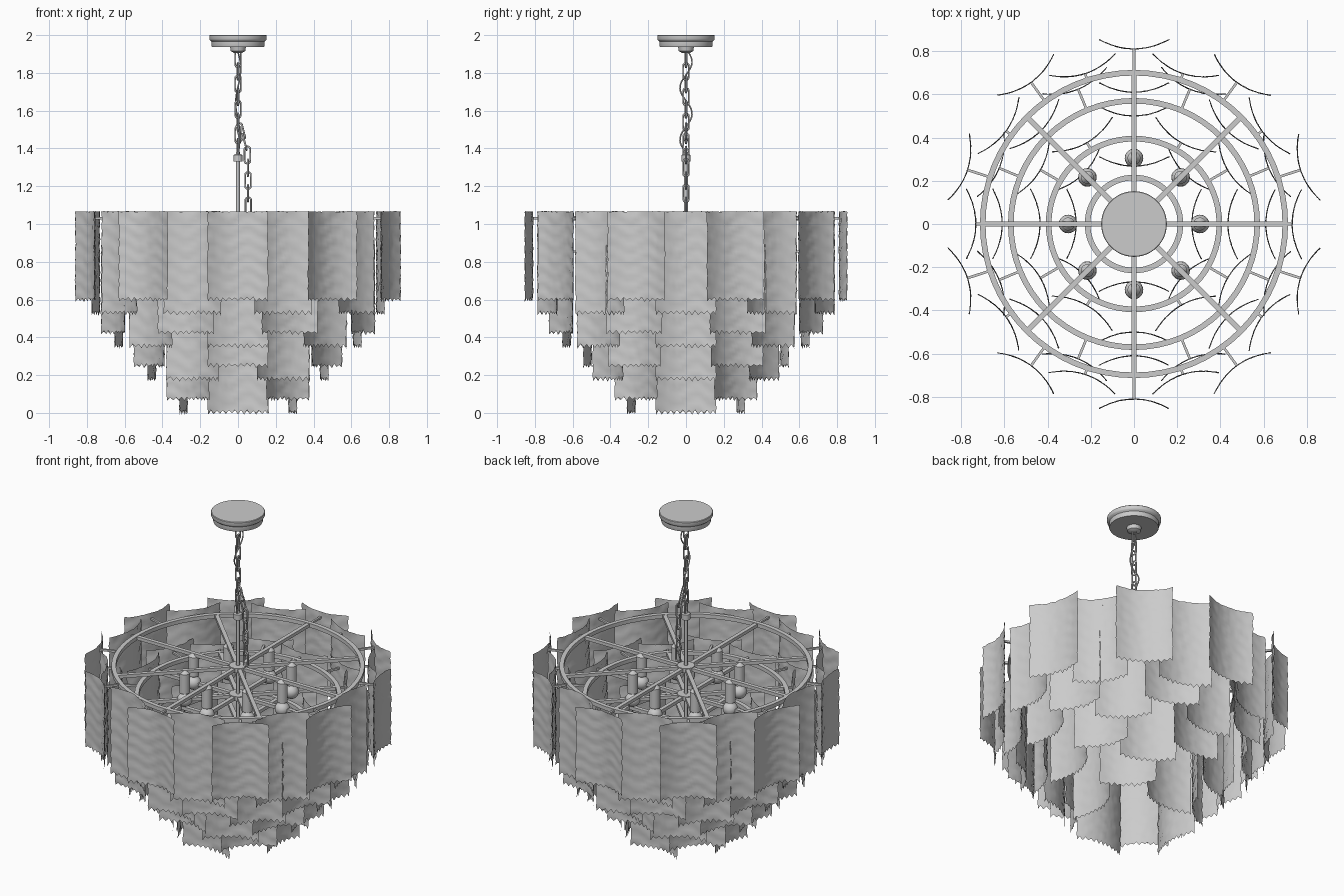
import bpy, bmesh, math, random
from math import sin, cos, pi, radians
from mathutils import Vector, Matrix

if "Cube" in bpy.data.objects:
    bpy.data.objects.remove(bpy.data.objects["Cube"])
random.seed(4)


def add(name, bm, smooth=True):
    me = bpy.data.meshes.new(name)
    bmesh.ops.recalc_face_normals(bm, faces=bm.faces[:])
    bm.to_mesh(me)
    bm.free()
    if smooth:
        me.shade_smooth()
        me.set_sharp_from_angle(angle=radians(35))
    ob = bpy.data.objects.new(name, me)
    bpy.context.collection.objects.link(ob)
    return ob


def lathe(bm, prof, steps=32, closed=False, at=(0, 0, 0)):
    """Revolve (radius, z) points about a vertical axis."""
    rows = [[bm.verts.new((at[0] + r * cos(2 * pi * i / steps), at[1] + r * sin(2 * pi * i / steps), at[2] + z))
             for i in range(steps)] for r, z in prof]
    pairs = list(zip(rows, rows[1:]))
    if closed:
        pairs.append((rows[-1], rows[0]))
    else:
        bm.faces.new(rows[0])
        bm.faces.new(rows[-1])
    for a, b in pairs:
        for i in range(steps):
            j = (i + 1) % steps
            bm.faces.new((a[i], a[j], b[j], b[i]))


def bar(bm, r0, r1, ang, z, w, h):
    """Radial box bar."""
    m = (Matrix.Rotation(ang, 4, 'Z') @ Matrix.Translation(((r0 + r1) / 2, 0, z))
         @ Matrix.Diagonal((r1 - r0, w, h, 1)))
    bmesh.ops.create_cube(bm, size=1, matrix=m)


def tube(name, pts, r, cyclic=False):
    cu = bpy.data.curves.new(name, 'CURVE')
    cu.dimensions = '3D'
    cu.bevel_depth = r
    cu.bevel_resolution = 2
    cu.use_fill_caps = True
    s = cu.splines.new('POLY')
    s.points.add(len(pts) - 1)
    for p, c in zip(s.points, pts):
        p.co = (*c, 1)
    s.use_cyclic_u = cyclic
    s.use_smooth = True
    ob = bpy.data.objects.new(name, cu)
    bpy.context.collection.objects.link(ob)
    return ob


def link(name, centre, turn, tilt=0.0):
    """Stadium-shaped chain link."""
    pts = []
    for k in range(16):
        a = 2 * pi * (k + .5) / 16
        pts.append((.015 * cos(a), 0, .015 * sin(a) + (.03 if sin(a) > 0 else -.03)))
    ob = tube(name, pts, .005, True)
    ob.matrix_world = (Matrix.Translation(centre) @ Matrix.Rotation(tilt, 4, 'Y')
                       @ Matrix.Rotation(turn, 4, 'Z'))


def panel_mesh(name, height):
    """Curved, rippled glass slab with a ragged lower edge; x is radial, y tangential."""
    bm = bmesh.new()
    nx, nz = 20, 22
    grid = []
    for j in range(nz + 1):
        t = j / nz
        row = []
        for i in range(nx + 1):
            u = 2 * i / nx - 1
            y = .16 * u
            if abs(u) == 1:
                y += random.uniform(-.004, .002)
            x = .043 * u * u + .002 * sin(t * 40 + 2 * sin(u * 5)) + random.uniform(-.0015, .0015)
            z = -height * t
            if j == nz:
                z += (.011 if i % 2 else -.006) + random.uniform(-.005, .005)
            elif j == 0:
                z += random.uniform(-.002, .002)
            row.append(bm.verts.new((x, y, z)))
        grid.append(row)
    for j in range(nz):
        for i in range(nx):
            bm.faces.new((grid[j][i], grid[j][i + 1], grid[j + 1][i + 1], grid[j + 1][i]))
    bmesh.ops.solidify(bm, geom=bm.faces[:], thickness=.01)
    ob = add(name, bm)
    me = ob.data
    bpy.data.objects.remove(ob)
    return me


# Glass tiers: count, outer panel radius, inner panel radius, frame ring radius
tiers = [(10, .81, .732, .70), (8, .675, .61, .57), (6, .50, .435, .395), (4, .33, .268, .215)]
outer_glass = [panel_mesh("outer_glass_%d" % k, .468) for k in range(3)]
inner_glass = [panel_mesh("inner_glass_%d" % k, .54) for k in range(3)]
for t, (n, ro, ri, ring) in enumerate(tiers):
    drop = .175 * t
    top, zf = 1.066 - drop, 1.03 - drop
    for k in range(2 * n):
        outer = k % 2 == 1
        a = pi * k / n
        r = ro if outer else ri
        me = (outer_glass if outer else inner_glass)[k // 2 % 3]
        ob = bpy.data.objects.new("tier_%d_glass_panel" % (t + 1), me)
        ob.location = (r * cos(a), r * sin(a), top)
        ob.rotation_euler = (0, 0, a)
        bpy.context.collection.objects.link(ob)

    # Ring, spokes, hub and panel struts of this tier
    bm = bmesh.new()
    w, h = .013, .012
    lathe(bm, [(ring - w, zf - h), (ring + w, zf - h), (ring + w, zf + h), (ring - w, zf + h)], 64, True)
    lathe(bm, [(.05, zf - .014), (.05, zf + .014)], 24)
    for k in range(8):
        bar(bm, .03, ring, k * pi / 4, zf, .024, .02)
    for k in range(2 * n):
        bar(bm, ring, ro if k % 2 else ri, pi * k / n, zf, .012, .012)
    add("tier_%d_frame" % (t + 1), bm)

# Lamp holders and bulbs hanging from the top spokes
for k in range(8):
    a = k * pi / 4
    p = (.305 * cos(a), .305 * sin(a), 0)
    bm = bmesh.new()
    lathe(bm, [(.012, 1.04), (.03, 1.02), (.03, .90), (.022, .895)], 20, at=p)
    add("lamp_holder", bm)
    bm = bmesh.new()
    prof = [(.02, .90), (.024, .89)] + [(.043 * cos(b), .855 + .043 * sin(b))
                                        for b in [radians(d) for d in (45, 20, 0, -25, -50, -72, -87)]]
    lathe(bm, prof, 20, at=p)
    add("bulb", bm)

# Central rod with its collar
bm = bmesh.new()
lathe(bm, [(.01, .49), (.01, 1.33), (.024, 1.33), (.024, 1.365), (.012, 1.37), (.008, 1.385)], 20)
add("central_rod", bm)

# Ceiling canopy
bm = bmesh.new()
lathe(bm, [(.02, 1.905), (.038, 1.915), (.042, 1.937), (.138, 1.937), (.14, 1.942), (.14, 1.966),
           (.15, 1.974), (.152, 1.978), (.152, 1.997), (.149, 2.0)], 48)
add("ceiling_canopy", bm)

# Main chain
for k in range(8):
    link("chain_link", (0, 0, 1.875 - k * .067), (k % 2) * pi / 2 + .2)

# Loose chain tail beside the rod
tail = [(.015, 1.49), (.035, 1.435), (.05, 1.365), (.052, 1.297), (.053, 1.23), (.053, 1.163), (.054, 1.096)]
for k, (x, z) in enumerate(tail):
    link("tail_link", (x, 0, z), (k % 2) * pi / 2, -.25 if k < 2 else 0)

# Power cord woven around the chain
cord = []
for k in range(41):
    t = k / 40
    cord.append((.016 * sin(2 * pi * t * 1.5) * (1 - t * .5), .032 * sin(2 * pi * t * 2 + .4), 1.91 - .55 * t))
tube("power_cord", cord, .004)
